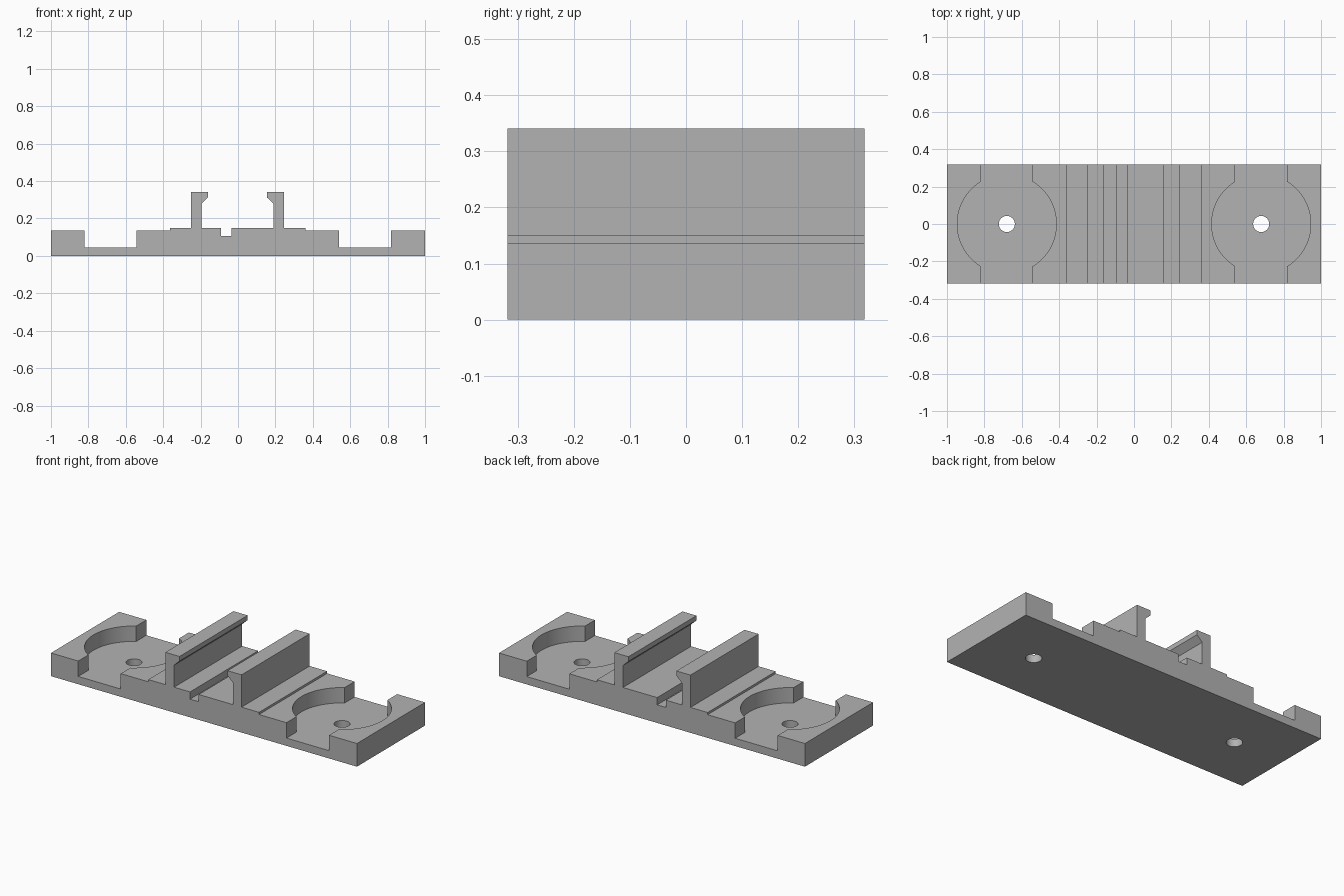
import bpy
import bmesh

cube = bpy.data.objects.get("Cube")
if cube:
    bpy.data.objects.remove(cube, do_unlink=True)

HALF_DEPTH = 0.318
POCKET_X, POCKET_R, POCKET_FLOOR = 0.68, 0.265, 0.046

grey = bpy.data.materials.new("light grey")
grey.use_nodes = True
colour = (0.45, 0.45, 0.45, 1)
grey.diffuse_color = colour
grey.node_tree.nodes["Principled BSDF"].inputs["Base Color"].default_value = colour


def add_object(name, bm):
    bmesh.ops.recalc_face_normals(bm, faces=bm.faces)
    mesh = bpy.data.meshes.new(name)
    bm.to_mesh(mesh)
    bm.free()
    mesh.materials.append(grey)
    obj = bpy.data.objects.new(name, mesh)
    bpy.context.collection.objects.link(obj)
    return obj


def extrude_profile(name, points, half_depth):
    """Extrude an x-z outline along y."""
    bm = bmesh.new()
    face = bm.faces.new([bm.verts.new((x, -half_depth, z)) for x, z in points])
    swept = bmesh.ops.extrude_face_region(bm, geom=[face])["geom"]
    verts = [v for v in swept if isinstance(v, bmesh.types.BMVert)]
    bmesh.ops.translate(bm, verts=verts, vec=(0, 2 * half_depth, 0))
    return add_object(name, bm)


def cylinder(name, x, radius, bottom, top, sides):
    bm = bmesh.new()
    bmesh.ops.create_cone(bm, cap_ends=True, segments=sides, radius1=radius,
                          radius2=radius, depth=top - bottom)
    bmesh.ops.translate(bm, verts=bm.verts, vec=(x, 0, (top + bottom) / 2))
    return add_object(name, bm)


# Base plate with end slots, raised centre, narrow groove and two hooked rails
outline = [
    (-1, 0), (1, 0), (1, 0.137), (0.818, 0.137), (0.818, POCKET_FLOOR),
    (0.54, POCKET_FLOOR), (0.54, 0.137), (0.36, 0.137), (0.36, 0.15),
    (0.246, 0.15), (0.246, 0.341), (0.154, 0.341), (0.154, 0.313),
    (0.189, 0.28), (0.189, 0.15), (-0.034, 0.15), (-0.034, 0.107),
    (-0.091, 0.107), (-0.091, 0.15), (-0.195, 0.15), (-0.195, 0.28),
    (-0.16, 0.313), (-0.16, 0.341), (-0.252, 0.341), (-0.252, 0.15),
    (-0.364, 0.15), (-0.364, 0.137), (-0.544, 0.137), (-0.544, POCKET_FLOOR),
    (-0.822, POCKET_FLOOR), (-0.822, 0.137), (-1, 0.137),
]
bracket = extrude_profile("rail_bracket", outline, HALF_DEPTH)

# Round pockets and screw holes at both ends
for side, label in ((-1, "right"), (1, "left")):
    x = side * POCKET_X
    cutters = (
        cylinder(label + "_pocket_cutter", x, POCKET_R, POCKET_FLOOR, 0.3, 96),
        cylinder(label + "_hole_cutter", x, 0.043, -0.1, 0.3, 48),
    )
    for cutter in cutters:
        cut = bracket.modifiers.new(cutter.name, "BOOLEAN")
        cut.operation = "DIFFERENCE"
        cut.solver = "EXACT"
        cut.object = cutter
        cutter.hide_render = True
        cutter.hide_set(True)

# Bake the cuts, then smooth only the round walls
bpy.ops.object.select_all(action="DESELECT")
bpy.context.view_layer.objects.active = bracket
bracket.select_set(True)
for name in [m.name for m in bracket.modifiers]:
    bpy.ops.object.modifier_apply(modifier=name)
for obj in [o for o in bpy.data.objects if o.name.endswith("_cutter")]:
    bpy.data.objects.remove(obj, do_unlink=True)
bpy.ops.object.shade_smooth_by_angle(angle=0.5)
